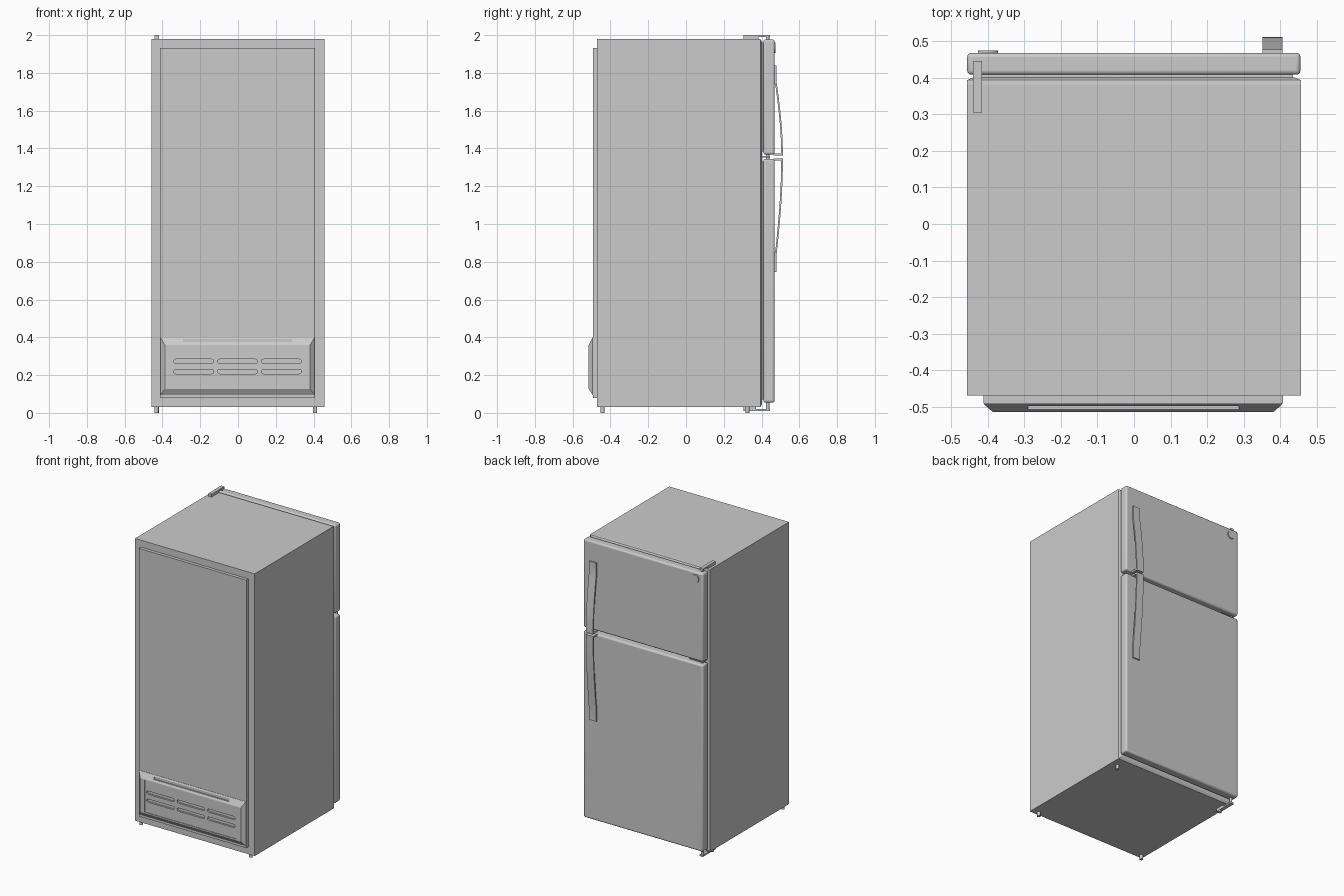
import bpy, bmesh, math
from mathutils import Matrix

if "Cube" in bpy.data.objects:
    bpy.data.objects.remove(bpy.data.objects["Cube"])

steel = bpy.data.materials.new("light_grey")
steel.diffuse_color = (0.6, 0.6, 0.6, 1)
steel.use_nodes = True
steel.node_tree.nodes["Principled BSDF"].inputs["Base Color"].default_value = steel.diffuse_color


def finish(name, bm):
    bmesh.ops.recalc_face_normals(bm, faces=bm.faces)
    mesh = bpy.data.meshes.new(name)
    bm.to_mesh(mesh)
    bm.free()
    mesh.materials.append(steel)
    ob = bpy.data.objects.new(name, mesh)
    bpy.context.collection.objects.link(ob)
    return ob


def loft(name, rings):
    """Rectangles (y, x0, x1, z0, z1) joined along y."""
    bm = bmesh.new()
    loops = [[bm.verts.new((x, y, z)) for x, z in
              ((x0, z0), (x1, z0), (x1, z1), (x0, z1))]
             for y, x0, x1, z0, z1 in rings]
    for a, b in zip(loops, loops[1:]):
        for i in range(4):
            j = (i + 1) % 4
            bm.faces.new((a[i], a[j], b[j], b[i]))
    bm.faces.new(loops[0])
    bm.faces.new(loops[-1])
    return finish(name, bm)


def box(name, x0, x1, y0, y1, z0, z1):
    return loft(name, [(y0, x0, x1, z0, z1), (y1, x0, x1, z0, z1)])


def prism(name, points, place, a, b):
    """Extrude a 2D outline from a to b; place(u, v, w) gives xyz."""
    bm = bmesh.new()
    ends = [[bm.verts.new(place(u, v, w)) for u, v in points] for w in (a, b)]
    n = len(points)
    for i in range(n):
        j = (i + 1) % n
        bm.faces.new((ends[0][i], ends[0][j], ends[1][j], ends[1][i]))
    bm.faces.new(ends[0])
    bm.faces.new(ends[1])
    return finish(name, bm)


def cylinder(name, r, depth, loc, along_y=False, sides=24):
    bm = bmesh.new()
    rot = Matrix.Rotation(math.pi / 2, 4, 'X') if along_y else Matrix()
    bmesh.ops.create_cone(bm, cap_ends=True, segments=sides, radius1=r, radius2=r,
                          depth=depth, matrix=Matrix.Translation(loc) @ rot)
    return smooth(finish(name, bm))


def smooth(ob):
    bpy.ops.object.select_all(action='DESELECT')
    ob.select_set(True)
    bpy.context.view_layer.objects.active = ob
    bpy.ops.object.shade_smooth_by_angle(angle=math.radians(35))
    return ob


def cut(target, cutter):
    cutter.hide_render = True
    cutter.hide_set(True)
    mod = target.modifiers.new("cut", 'BOOLEAN')
    mod.object = cutter
    mod.solver = 'EXACT'


# Cabinet with a chamfered front rim
loft("cabinet", [(-0.47, -0.458, 0.457, 0.03, 1.98),
                 (0.382, -0.458, 0.457, 0.03, 1.98),
                 (0.394, -0.458, 0.457, 0.03, 1.978),
                 (0.402, -0.440, 0.439, 0.045, 1.965)])

# Doors with rounded edges, and the gaskets behind them
for part, z0, z1 in (("freezer", 1.368, 1.977), ("fridge", 0.055, 1.345)):
    box(part + "_gasket", -0.437, 0.436, 0.395, 0.415, z0 + 0.015, z1 - 0.015)
    door = box(part + "_door", -0.457, 0.456, 0.409, 0.469, z0, z1)
    bev = door.modifiers.new("round", 'BEVEL')
    bev.width = 0.011
    bev.segments = 3
    smooth(door)

# Bowed handles: a thin strip with a pad at the far end and a foot at the gap
for part, gap, far, s in (("freezer", 1.362, 1.84, 1), ("fridge", 1.347, 0.745, -1)):
    length = abs(far - gap)
    pad = length - 0.075
    bow = [(0.478 + 0.035 * math.sin(math.pi / 2 * (1 - i / 12)), gap + s * pad * i / 12)
           for i in range(13)]
    outer = bow + [(0.478, far), (0.462, far), (0.462, gap + s * pad)]
    inner = [(y - 0.009, z) for y, z in reversed(bow[1:-1])]
    foot = [(0.504, gap + s * 0.012), (0.462, gap + s * 0.012), (0.462, gap)]
    smooth(prism(part + "_handle", outer + inner + foot,
                 lambda u, v, w: (w, u, v), 0.352, 0.407))

# Round badge plate on the freezer door
cylinder("badge", 0.028, 0.012, (-0.40, 0.469, 1.932), along_y=True, sides=32)

# Hinges: top, middle and bottom
box("top_hinge_base", -0.441, -0.417, 0.305, 0.385, 1.978, 1.992)
box("top_hinge_plate", -0.441, -0.417, 0.305, 0.446, 1.989, 2.0)
cylinder("top_hinge_pin", 0.009, 0.03, (-0.429, 0.432, 1.98))
box("middle_hinge_plate", -0.441, -0.34, 0.39, 0.446, 1.352, 1.360)
cylinder("middle_hinge_pin", 0.009, 0.04, (-0.429, 0.432, 1.356))
box("bottom_hinge_base", -0.441, -0.417, 0.305, 0.37, 0.01, 0.032)
box("bottom_hinge_plate", -0.441, -0.417, 0.305, 0.446, 0.010, 0.021)
cylinder("bottom_hinge_pin", 0.009, 0.05, (-0.429, 0.432, 0.036))

# Feet
for name, x, y in (("rear_left_foot", -0.431, -0.442), ("rear_right_foot", 0.408, -0.442),
                   ("door_right_foot", 0.408, 0.325), ("door_left_foot", -0.429, 0.325)):
    cylinder(name, 0.011, 0.032, (x, y, 0.016), sides=16)

# Raised panel on the rear side
box("rear_panel", -0.413, 0.408, -0.492, -0.465, 0.08, 1.932)

# Compressor cover with sloped rim, recessed plate, vents and a top slot
cover = loft("compressor_cover", [(-0.480, -0.411, 0.406, 0.095, 0.40),
                                  (-0.494, -0.411, 0.406, 0.095, 0.40),
                                  (-0.515, -0.387, 0.382, 0.126, 0.36)])
cut(cover, box("recess_cutter", -0.355, 0.35, -0.53, -0.511, 0.134, 0.356))
cut(cover, box("slot_cutter", -0.29, 0.287, -0.508, -0.499, 0.374, 0.43))
for row, z in enumerate((0.218, 0.273)):
    for col in range(3):
        cx = -0.235 + 0.2325 * col
        outline = []
        for side in (1, -1):
            for k in range(7):
                a = math.pi * (k / 6 - 0.5)
                outline.append((cx + side * (0.095 + 0.011 * math.cos(a)),
                                z + side * 0.011 * math.sin(a)))
        cut(cover, prism(f"vent_cutter_{row}_{col}", outline,
                         lambda u, v, w: (u, w, v), -0.53, -0.499))
